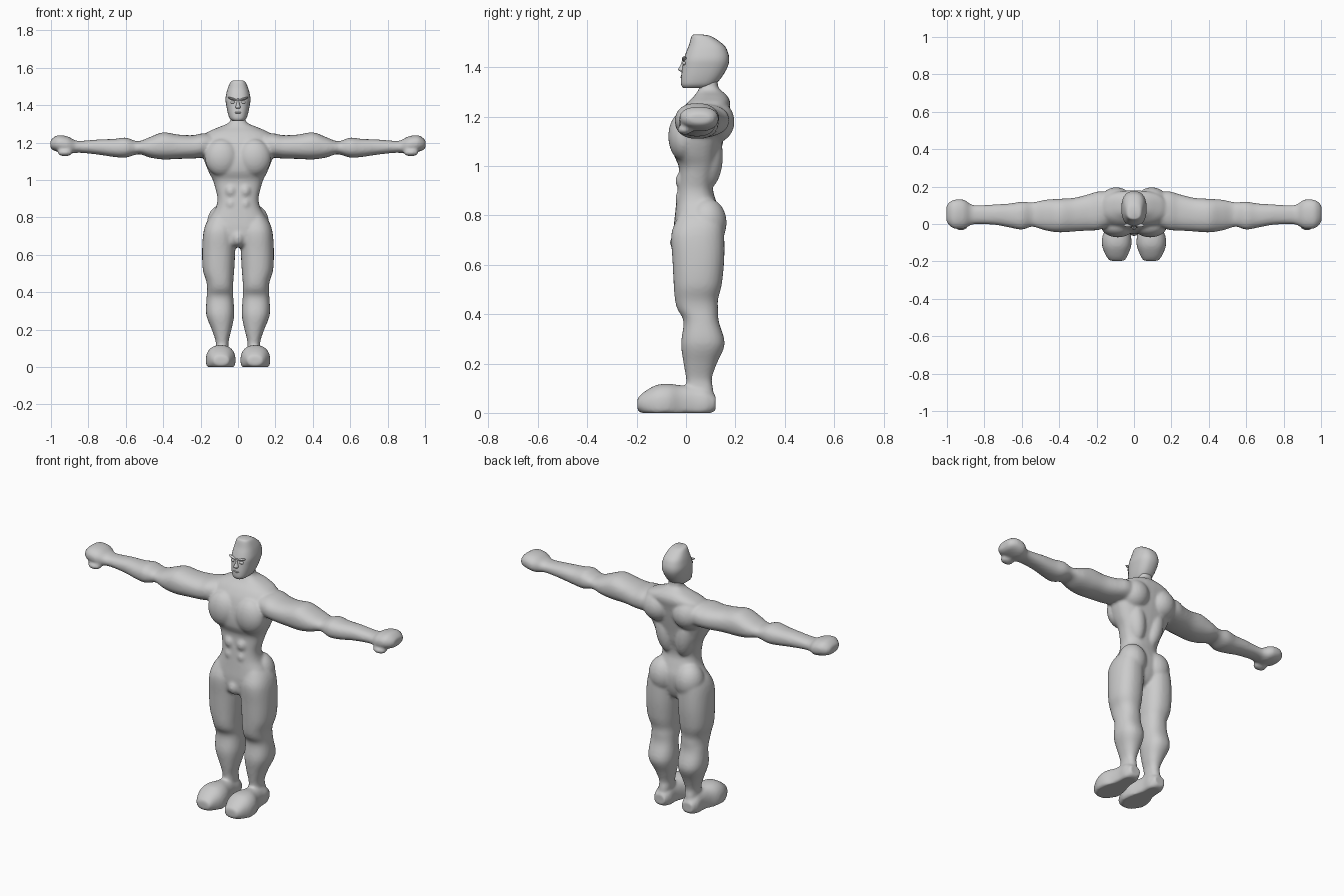
import bpy
import bmesh
import math
from mathutils import Matrix, Vector

cube = bpy.data.objects.get("Cube")
if cube:
    bpy.data.objects.remove(cube, do_unlink=True)

SIDES = 28
STEPS = 4
X, Y, Z = range(3)

clay = bpy.data.materials.new("clay grey")
clay.use_nodes = True
clay.diffuse_color = (0.6, 0.6, 0.6, 1)
clay.node_tree.nodes["Principled BSDF"].inputs["Base Color"].default_value = clay.diffuse_color


def smooth_stations(stations):
    """Run a soft curve through the stations of a loft."""
    pts = [Vector(s) for s in stations]
    pts = [pts[0]] + pts + [pts[-1]]
    result = []
    for p, a, b, n in zip(pts, pts[1:], pts[2:], pts[3:]):
        for i in range(STEPS):
            t = i / STEPS
            bend = (2 * p - 5 * a + 4 * b - n) * t * t + (3 * a - p - 3 * b + n) * t ** 3
            result.append(a + ((b - p) * t + bend) / 2)
    return result + [pts[-1]]


def loft(bm, axis, stations, power=2.2, side=1):
    """Skin rounded sections; a station is position, low a, high a, low b, high b in hundredths."""
    rings = []
    for t, a0, a1, b0, b1 in smooth_stations(stations):
        ring = []
        for i in range(SIDES):
            angle = math.tau * i / SIDES
            c, s = math.cos(angle), math.sin(angle)
            co = [(a0 + a1) / 2 + (a1 - a0) / 2 * math.copysign(abs(c) ** (2 / power), c),
                  (b0 + b1) / 2 + (b1 - b0) / 2 * math.copysign(abs(s) ** (2 / power), s)]
            co.insert(axis, t)
            ring.append(bm.verts.new((co[X] * side / 100, co[Y] / 100, max(co[Z], 0) / 100)))
        rings.append(ring)
    for low, high in zip(rings, rings[1:]):
        for i in range(SIDES):
            j = (i + 1) % SIDES
            bm.faces.new((low[i], low[j], high[j], high[i]))
    bm.faces.new(rings[0])
    bm.faces.new(rings[-1])


def ball(bm, center, radii, side=1, roll=0):
    """Add an ellipsoid, given in hundredths."""
    place = Matrix.Translation(Vector((center[X] * side, center[Y], center[Z])) / 100)
    turn = Matrix.Rotation(roll * side, 4, "Y")
    size = Matrix.Diagonal([r / 100 for r in radii] + [1])
    bmesh.ops.create_uvsphere(bm, u_segments=24, v_segments=14, radius=1,
                              matrix=place @ turn @ size)


def make(name, bm):
    """Turn the bmesh into a smooth grey object."""
    bmesh.ops.recalc_face_normals(bm, faces=bm.faces)
    mesh = bpy.data.meshes.new(name)
    bm.to_mesh(mesh)
    bm.free()
    mesh.materials.append(clay)
    obj = bpy.data.objects.new(name, mesh)
    bpy.context.collection.objects.link(obj)
    for poly in mesh.polygons:
        poly.use_smooth = True
    return obj


# Trunk from neck to crotch
torso = [
    (136, -4, 4, 6, 13), (132, -4, 4, 5.5, 13), (130, -6, 6, 4.5, 15),
    (128, -11, 11, 3, 17), (125, -17, 17, 0, 18), (120, -19, 19, -3, 17),
    (112, -18.5, 18.5, -5, 15.5), (105, -16, 16, -5, 14), (100, -13.5, 13.5, -3, 13),
    (95, -12, 12, -3, 11.5), (90, -11, 11, -3.5, 11), (85, -12, 12, -4, 12.5),
    (80, -15, 15, -4.5, 14), (75, -17, 17, -5, 14), (70, -14, 14, -5, 13),
    (66, -8, 8, -4.5, 11), (64, -3, 3, -2, 8),
]
# Thigh, knee, calf and ankle
leg = [
    (82, 5, 13, -2, 12), (78, 2, 16.5, -4, 15), (72, 1.5, 18.5, -6, 15.5),
    (62, 1.5, 19.2, -5.5, 15.5), (52, 2, 18.8, -5, 14.5), (46, 2.5, 17, -4.5, 13),
    (42, 2.5, 16.5, -3.5, 13), (37, 2.5, 16.8, -1, 13.3), (28, 2, 17, -2, 15.7),
    (20, 3.5, 14, -1, 12.5), (14, 5, 12, 0, 10.5), (10, 5, 12, 0, 11),
    (5, 5.5, 12.5, 0, 11.5),
]
# Foot from toe to heel, with a flat sole
foot = [
    (-19.7, 5, 13, 1, 6), (-17, 3.5, 15, -1, 8.5), (-12, 1.5, 17, -4, 11.3),
    (-7, 1.5, 17, -4, 11.8), (-2, 3, 15, -4, 11.2), (3, 4, 14, -3, 11),
    (8, 4, 14, -2, 10), (12, 5.5, 12.5, 1, 7),
]
# Arm from shoulder to closed fist
arm = [
    (8, 1, 16, 112, 124), (18, -3, 17.5, 112, 125), (24, -3.5, 16, 111.5, 124),
    (32, -4, 14, 111.3, 124.3), (40, -4.5, 13.5, 111, 125.5), (47, -3.5, 13, 112, 123),
    (52, -2, 12, 113.7, 121), (55, -1.5, 11.5, 113.5, 121), (60, -3, 12, 112, 122.7),
    (66, -2, 11, 112.3, 122), (74, -0.5, 10.5, 113.5, 121.7), (83, 0, 10, 114.5, 121),
    (87, -0.5, 10.5, 114.5, 121.2), (91, -2.5, 13, 114, 123.3), (96, -2.5, 13, 115, 124),
    (99, -0.5, 11.5, 116, 122.5), (100.3, 1.5, 9.5, 117.5, 121),
]

bm = bmesh.new()
loft(bm, Z, torso, 2.5)
ball(bm, (0, -2.5, 69), (3.5, 4, 4.5))
for side in (1, -1):
    loft(bm, Z, leg, 2.3, side)
    loft(bm, Y, foot, 2.3, side)
    loft(bm, X, arm, 2.3, side)
    # Chest, shoulder blade, back, buttock and thumb
    ball(bm, (8.7, -1, 112), (9, 6.2, 10), side)
    ball(bm, (9.5, 11, 118), (9, 8.7, 9), side, 0.4)
    ball(bm, (6.5, 8, 104), (6, 7, 14), side, 0.15)
    ball(bm, (8.3, 8.5, 77), (8.3, 8, 10), side)
    ball(bm, (92.5, -0.5, 114.7), (4, 3, 2), side)
    # Stomach muscles
    for height in (87, 94):
        ball(bm, (3.8, -0.3, height), (3.6, 4, 4.2), side)

# Fuse the muscles into one skin
body = make("body", bm)
remesh = body.modifiers.new("fuse", "REMESH")
remesh.mode = "VOXEL"
remesh.voxel_size = 0.008
remesh.use_smooth_shade = True
soften = body.modifiers.new("soften", "SMOOTH")
soften.factor = 0.5
soften.iterations = 6

# Head with sloping crown and square jaw
bm = bmesh.new()
loft(bm, Z, [
    (153.2, -2.5, 2.5, 3, 7), (152.4, -4, 4, 2.2, 10.5), (149, -5.5, 5.5, 1.2, 15.3),
    (146, -6.3, 6.3, 0, 17), (143, -6.7, 6.7, -1, 17.5), (140, -6.3, 6.3, -1.5, 16.8),
    (136, -5.5, 5.5, -2, 14.5), (133, -4.5, 4.5, -2, 11.8), (131.6, -3, 3, -1.2, 9.5),
], 2.5)
make("head", bm)

bm = bmesh.new()
loft(bm, Z, [(143.5, -0.6, 0.6, -1.3, 1), (141, -0.8, 0.8, -2.2, 1),
             (139, -1.4, 1.4, -3.2, 1), (138.2, -1, 1, -2.2, 1)])
make("nose", bm)

# Stern brows, eyes and mouth
for name, side in (("left", 1), ("right", -1)):
    bm = bmesh.new()
    ball(bm, (3, -0.7, 143.4), (2.5, 1, 0.6), side, -0.3)
    make(name + "_brow", bm)
    bm = bmesh.new()
    ball(bm, (2.8, -0.7, 141.6), (1.3, 0.8, 0.8), side)
    make(name + "_eye", bm)

bm = bmesh.new()
ball(bm, (0, -1.8, 136), (2, 0.5, 0.4))
make("mouth", bm)
